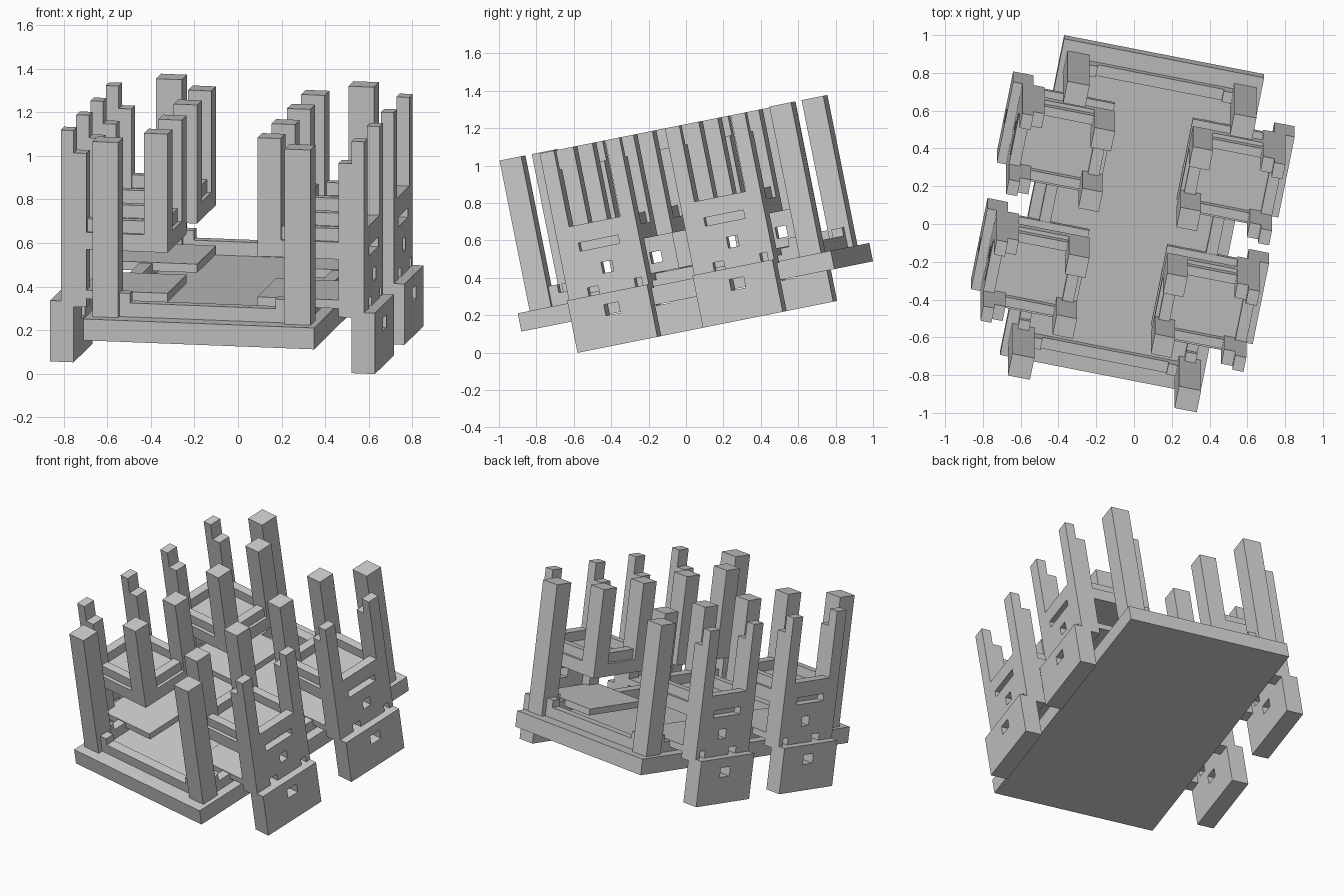
import bpy, bmesh, math
from mathutils import Matrix, Vector

if "Cube" in bpy.data.objects:
    bpy.data.objects.remove(bpy.data.objects["Cube"])

# Whole set is tilted: spin about z, then lean about x
POSE = (Matrix.Translation((-0.01, 0.06, 0.30))
        @ Matrix.Rotation(math.radians(11.3), 4, 'X')
        @ Matrix.Rotation(math.radians(-11.25), 4, 'Z'))


def boxes(name, items):
    """One object out of (u0, u1, v0, v1, w0, w1) boxes."""
    bm = bmesh.new()
    for u0, u1, v0, v1, w0, w1 in items:
        size = Matrix.Diagonal((abs(u1 - u0), abs(v1 - v0), abs(w1 - w0), 1))
        mid = Matrix.Translation(((u0 + u1) / 2, (v0 + v1) / 2, (w0 + w1) / 2))
        bmesh.ops.create_cube(bm, size=1, matrix=mid @ size)
    me = bpy.data.meshes.new(name)
    bm.to_mesh(me)
    bm.free()
    ob = bpy.data.objects.new(name, me)
    bpy.context.collection.objects.link(ob)
    ob.matrix_world = POSE
    return ob


def cut(ob, cutter):
    cutter.hide_render = True
    cutter.hide_viewport = True
    mod = ob.modifiers.new("openings", 'BOOLEAN')
    mod.operation = 'DIFFERENCE'
    mod.solver = 'EXACT'
    mod.object = cutter


# Upturned table: top, aprons with corner braces, four legs
boxes("table_top", [(-.54, .54, -.87, .87, 0, .10)])
for s in (-1, 1):
    boxes("table_end_apron", [(-.40, .40, s * .72, s * .78, .09, .165)])
    boxes("table_side_apron", [(s * .42, s * .48, -.70, .70, .09, .165)])
    for t in (-1, 1):
        boxes("table_leg", [(s * .39, s * .51, t * .69, t * .81, .09, .92)])
        boxes("table_brace_end", [(s * .34, s * .40, t * .72, t * .78, .15, .21)])
        boxes("table_brace_side", [(s * .42, s * .48, t * .64, t * .70, .15, .21)])


def chair(s, c):
    """Upturned chair on side s, centred at v = c."""
    h = .222
    a, b = c - h, c + h
    # seat with apron rails
    boxes("chair_seat", [(s * .21, s * .66, a, b, .36, .44)])
    boxes("chair_rails", [
        (s * .32, s * .60, a + .02, a + .07, .43, .50),
        (s * .32, s * .60, b - .07, b - .02, .43, .50),
        (s * .23, s * .29, a + .1, b - .1, .43, .50)])
    # inner legs
    boxes("chair_inner_legs", [
        (s * .21, s * .32, a, a + .11, .40, .915),
        (s * .21, s * .32, b - .11, b, .40, .915)])
    # outer legs, stepped near the foot
    for name, v0, v1 in (("first", a, a + .08), ("second", b - .08, b)):
        boxes("chair_outer_leg_" + name, [(s * .65, s * .71, v0, v1, .48, .915)])
        boxes("chair_leg_step_" + name, [(s * .59, s * .65, v0, v1, .09, .81)])
    # low slab beneath the seat
    boxes("chair_low_slab", [(s * .21, s * .62, a, b, .13, .17)])
    # back panel and thick top block, with openings
    panel = boxes("chair_back", [(s * .65, s * .71, a, b, .11, .50)])
    cut(panel, boxes("back_cutter", [
        (s * .5, s * .9, c - .11, c + .11, .36, .405),
        (s * .5, s * .9, c - .01, c + .05, .22, .28),
        (s * .5, s * .9, c - .11, c - .05, .115, .16),
        (s * .5, s * .9, c + .15, c + .19, .115, .16)]))
    block = boxes("chair_back_block", [(s * .65, s * .76, a, b, -.17, .115)])
    cut(block, boxes("block_cutter", [(s * .5, s * .9, c - .03, c + .05, -.005, .055)]))


for side in (-1, 1):
    for centre in (-.327, .37):
        chair(side, centre)
